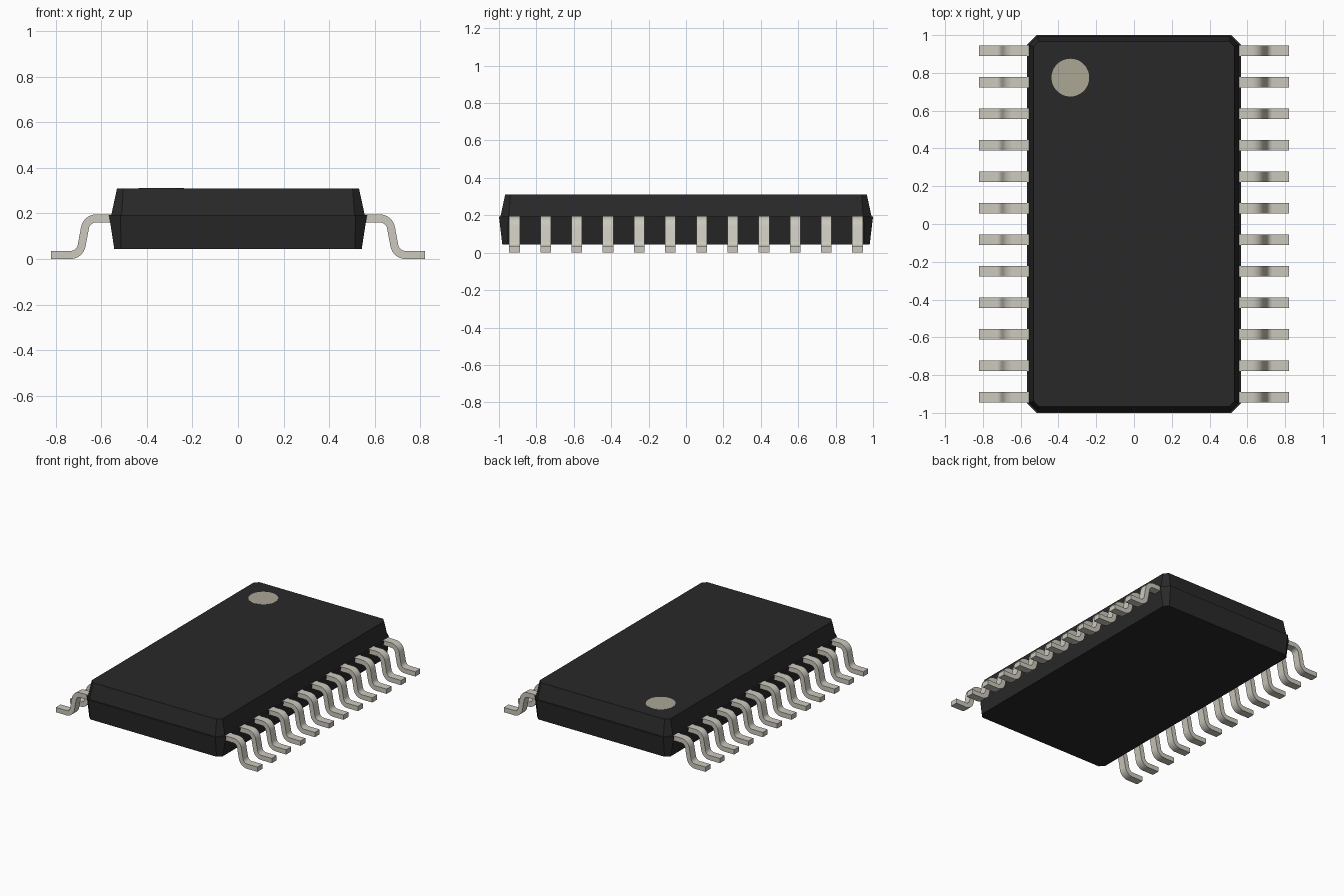
import bpy, bmesh, math
from mathutils import Vector

cube = bpy.data.objects.get("Cube")
if cube:
    bpy.data.objects.remove(cube, do_unlink=True)


def make_material(name, rgb):
    mat = bpy.data.materials.new(name)
    mat.use_nodes = True
    colour = (*rgb, 1)
    mat.diffuse_color = colour
    mat.node_tree.nodes["Principled BSDF"].inputs["Base Color"].default_value = colour
    return mat


def add_object(name, mesh, location=(0, 0, 0), turn=0):
    obj = bpy.data.objects.new(name, mesh)
    bpy.context.collection.objects.link(obj)
    obj.location = location
    obj.rotation_euler.z = turn
    return obj


def finish_mesh(name, bm, mat):
    bmesh.ops.recalc_face_normals(bm, faces=bm.faces)
    mesh = bpy.data.meshes.new(name)
    bm.to_mesh(mesh)
    bm.free()
    mesh.materials.append(mat)
    return mesh


def octagon(bm, hx, hy, cut, z):
    corners = [(hx, hy - cut), (hx - cut, hy), (cut - hx, hy), (-hx, hy - cut),
               (-hx, cut - hy), (cut - hx, -hy), (hx - cut, -hy), (hx, cut - hy)]
    return [bm.verts.new((x, y, z)) for x, y in corners]


black = make_material("black plastic", (0.022, 0.022, 0.022))
metal = make_material("tinned metal", (0.60, 0.58, 0.51))
tan = make_material("marker tan", (0.41, 0.385, 0.305))

# Package body: tapered halves meeting at a narrow ledge
TOP = 0.31
bm = bmesh.new()
rings = [octagon(bm, *ring) for ring in (
    (0.543, 0.982, 0.03, 0.043),
    (0.566, 1.0, 0.05, 0.193),
    (0.556, 0.992, 0.045, 0.194),
    (0.531, 0.967, 0.028, TOP))]
for low, high in zip(rings, rings[1:]):
    for i in range(8):
        j = (i + 1) % 8
        bm.faces.new((low[i], low[j], high[j], high[i]))
bm.faces.new(rings[0])
bm.faces.new(rings[-1])
add_object("package_body", finish_mesh("package_body", bm, black))

# First-pin marker disc
bm = bmesh.new()
bmesh.ops.create_cone(bm, cap_ends=True, segments=48, radius1=0.1, radius2=0.1, depth=0.002)
add_object("pin_marker", finish_mesh("pin_marker", bm, tan), (-0.337, 0.775, TOP))


def fillet(before, corner, after, radius, steps=8):
    """Points of an arc that rounds the corner of a path."""
    a, b = (before - corner).normalized(), (after - corner).normalized()
    half = a.angle(b) / 2
    centre = corner + (a + b).normalized() * radius / math.sin(half)
    start = (corner + a * radius / math.tan(half) - centre).normalized()
    end = (corner + b * radius / math.tan(half) - centre).normalized()
    return [centre + start.slerp(end, i / steps).normalized() * radius
            for i in range(steps + 1)]


# Gull-wing lead: a rounded centre line, thickened and given width
WIDTH, THICK = 0.057, 0.035
bends = [Vector(p) for p in ((0.53, 0, 0.178), (0.664, 0, 0.178),
                             (0.694, 0, THICK / 2), (0.82, 0, THICK / 2))]
path = [bends[0], *fillet(*bends[:3], 0.05), *fillet(*bends[1:], 0.05), bends[3]]
bm = bmesh.new()
sections = []
last = len(path) - 1
for i, point in enumerate(path):
    # Straight stretches set the direction at the ends of each arc
    if i in (0, 1):
        along = bends[1] - bends[0]
    elif i in (last - 1, last):
        along = bends[3] - bends[2]
    elif i in (last // 2, last // 2 + 1):
        along = bends[2] - bends[1]
    else:
        along = path[i + 1] - path[i - 1]
    normal = Vector((-along.z, 0, along.x)).normalized() * THICK / 2
    side = Vector((0, WIDTH / 2, 0))
    sections.append([bm.verts.new(point + offset) for offset in
                     (normal + side, normal - side, -normal - side, -normal + side)])
for near, far in zip(sections, sections[1:]):
    for i in range(4):
        j = (i + 1) % 4
        bm.faces.new((near[i], near[j], far[j], far[i]))
bm.faces.new(sections[0])
bm.faces.new(sections[-1])
lead_mesh = finish_mesh("lead", bm, metal)

# Twelve leads along each long side
COUNT, PITCH = 12, 0.1667
for side, turn in (("left", 0), ("right", math.pi)):
    for i in range(COUNT):
        y = (i - (COUNT - 1) / 2) * PITCH
        lead = add_object(f"{side}_lead_{i + 1}", lead_mesh, (0, y, 0), turn)

bpy.ops.object.select_all(action="DESELECT")
lead.select_set(True)
bpy.context.view_layer.objects.active = lead
bpy.ops.object.shade_smooth_by_angle(angle=math.radians(30))
